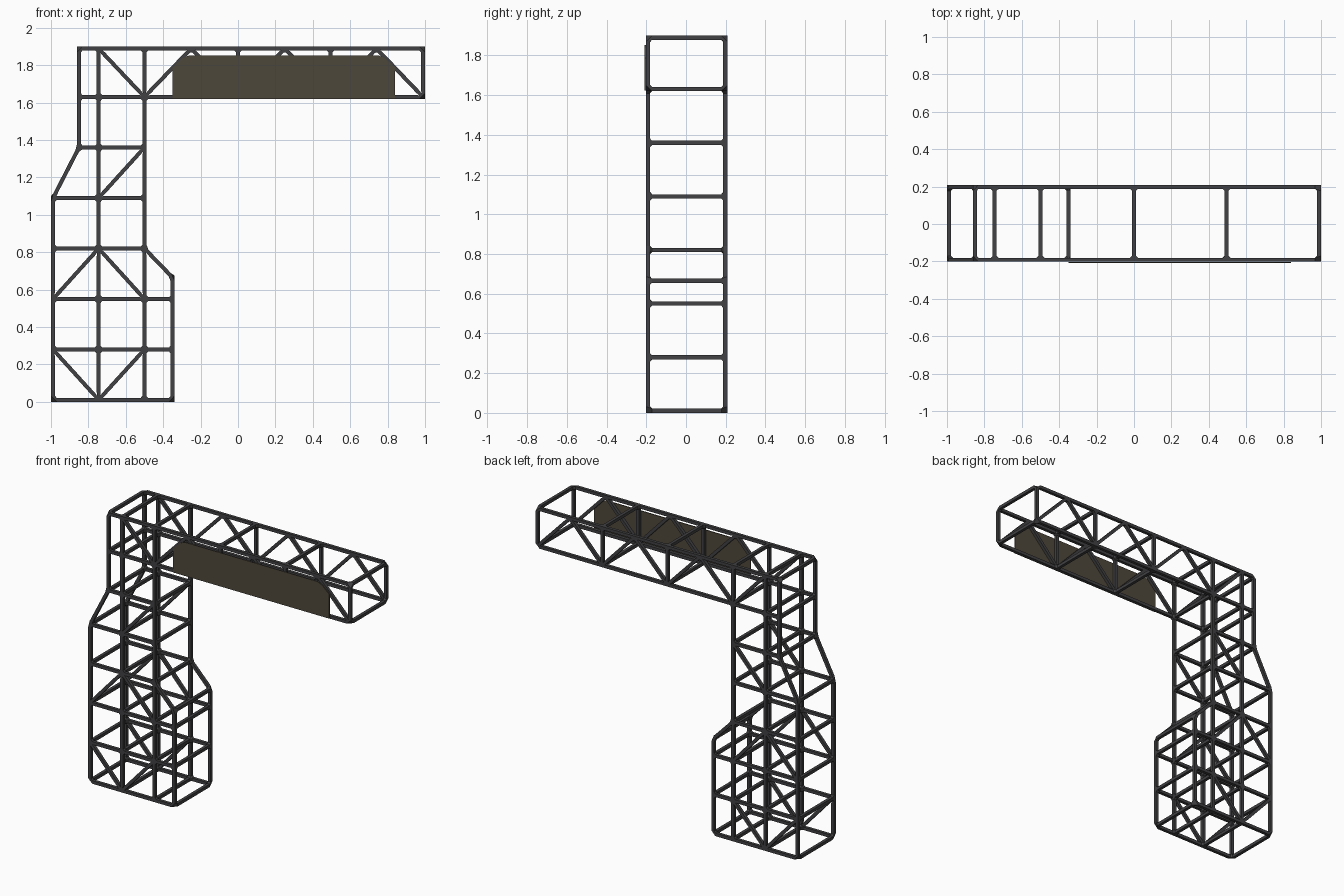
import bpy, bmesh
from mathutils import Vector

if "Cube" in bpy.data.objects:
    bpy.data.objects.remove(bpy.data.objects["Cube"])

YF, YB, R = -0.191, 0.198, 0.0105   # front/back truss planes, bar half-width


def material(name, col):
    m = bpy.data.materials.new(name)
    m.diffuse_color = (*col, 1)
    m.use_nodes = True
    m.node_tree.nodes["Principled BSDF"].inputs["Base Color"].default_value = m.diffuse_color
    return m


steel = material("dark steel", (0.052, 0.052, 0.056))
brown = material("brown board", (0.076, 0.064, 0.044))


def finish(name, me, mat):
    me.materials.append(mat)
    ob = bpy.data.objects.new(name, me)
    bpy.context.collection.objects.link(ob)
    return ob


def path(*pts):
    return list(zip(pts, pts[1:]))


Z = [0.011, 0.28, 0.55, 0.82, 1.09, 1.36, 1.63, 1.889]
XL, XS, XA, XB, XR, XE = -0.989, -0.85, -0.745, -0.5, -0.35, 0.989

# Tower outline, inner posts and rails (x-z lines)
lines = path((XL, Z[0]), (XL, Z[4]), (XS, Z[5]), (XS, Z[7]))
lines += path((XR, Z[0]), (XR, 0.665), (XB, Z[3]))
lines += [((x, Z[0]), (x, Z[7])) for x in (XA, XB)]
lines += [((XL, z), (XR if i < 3 else XB, z)) for i, z in enumerate(Z[:5])]
lines += [((XS, Z[5]), (XB, Z[5]))]
# Tower diagonal braces
lines += path((XL, Z[1]), (XA, Z[0]), (XB, Z[1])) + path((XL, Z[2]), (XA, Z[3]), (XB, Z[2]))
lines += [((XA, Z[4]), (XB, Z[5])), ((XA, Z[7]), (XB, Z[6]))]
# Arm rails, uprights and zigzag
lines += [((XS, z), (XE, z)) for z in Z[6:]]
lines += [((x, Z[6]), (x, Z[7])) for x in (0, 0.495, XE)]
zig = [(x, Z[6 + i % 2]) for i, x in enumerate((XB, -0.25, 0, 0.25, 0.495, 0.74, XE))]
lines += path(*zig)

# Joints where bars meet; bars are split at every joint they pass through
cross = ([(XL, z) for z in Z[:5]] + [(XS, z) for z in Z[5:]]
         + [(x, z) for x in (XA, XB) for z in Z]
         + [(XR, z) for z in Z[:3] + [0.665]]
         + [(x, z) for x in (0, 0.495, XE) for z in Z[6:]])
joints = list(dict.fromkeys(cross + zig))


def split(a, b):
    a, b = Vector(a), Vector(b)
    d = b - a
    on = []
    for j in joints:
        t = (Vector(j) - a).dot(d) / d.length_squared
        if -1e-4 < t < 1.0001 and (a + d * t - Vector(j)).length < 1e-4:
            on.append((t, j))
    return path(*[j for t, j in sorted(on)])


# Wire graph of both planes joined by cross bars, thickened to square bars
n = len(joints)
index = {j: i for i, j in enumerate(joints)}
verts = [(x, y, z) for y in (YF, YB) for x, z in joints]
edges = {tuple(sorted((index[p] + k, index[q] + k)))
         for a, b in lines for p, q in split(a, b) for k in (0, n)}
edges |= {(index[c], index[c] + n) for c in cross}
me = bpy.data.meshes.new("truss_frame")
me.from_pydata(verts, sorted(edges), [])
frame = finish("truss_frame", me, steel)
frame.modifiers.new("skin", 'SKIN')
for v in me.skin_vertices[0].data:
    v.radius = (R, R)

# Flat board on the front of the arm, clipped top corners
outline = [(-0.35, 1.622), (0.84, 1.622), (0.84, 1.788), (0.785, 1.838), (0.75, 1.853),
           (-0.26, 1.853), (-0.295, 1.838), (-0.35, 1.788)]
bm = bmesh.new()
face = bm.faces.new([bm.verts.new((x, -0.208, z)) for x, z in outline])
ext = bmesh.ops.extrude_face_region(bm, geom=[face])
bmesh.ops.translate(bm, vec=(0, 0.006, 0),
                    verts=[v for v in ext["geom"] if isinstance(v, bmesh.types.BMVert)])
bmesh.ops.recalc_face_normals(bm, faces=bm.faces)
board = bpy.data.meshes.new("front_board")
bm.to_mesh(board)
bm.free()
finish("front_board", board, brown)
